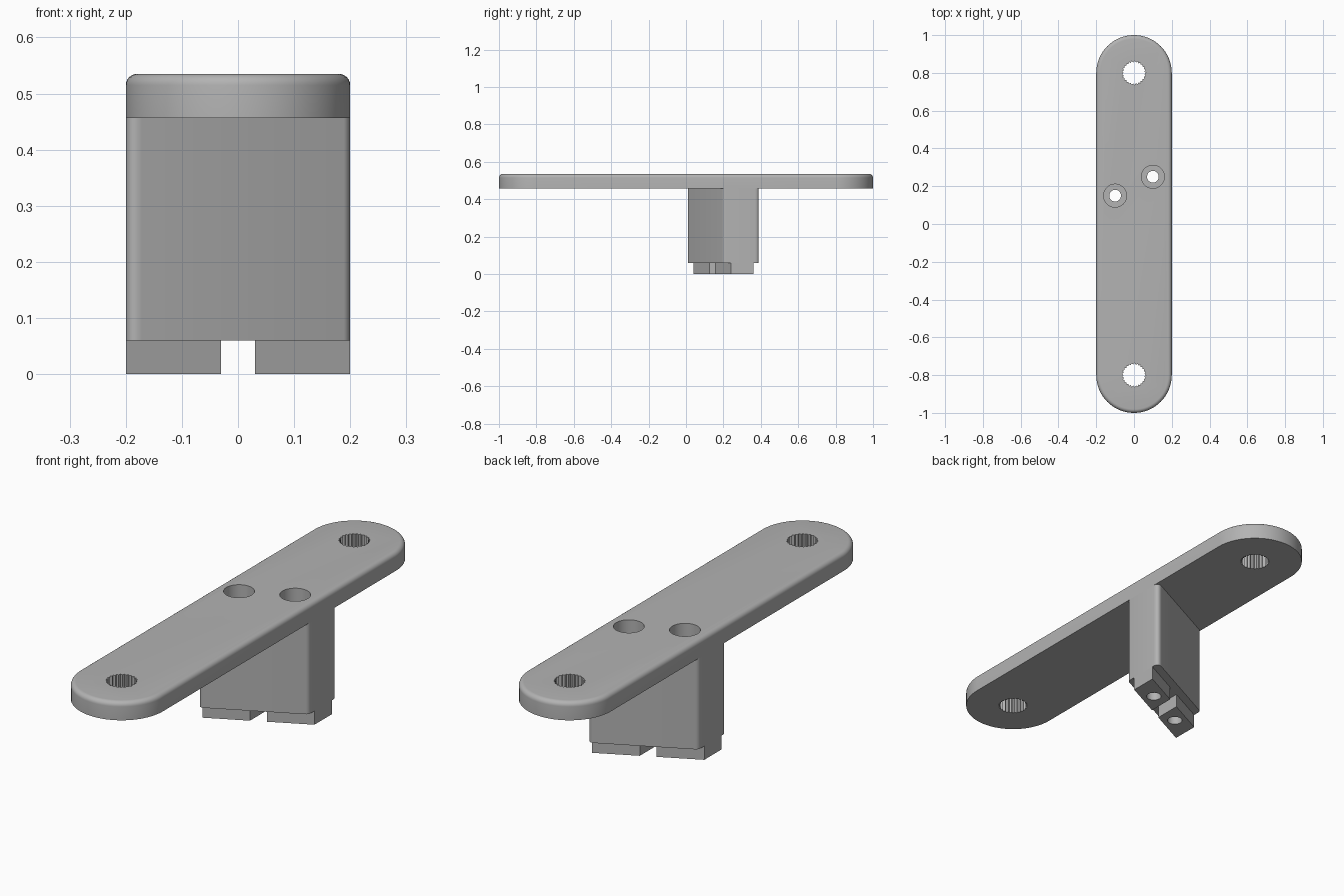
import bpy, bmesh
from math import sin, cos, pi, radians

if "Cube" in bpy.data.objects:
    bpy.data.objects.remove(bpy.data.objects["Cube"])

grey = bpy.data.materials.new("plain grey")
grey.use_nodes = True
COLOUR = (0.45, 0.45, 0.45, 1)
grey.diffuse_color = COLOUR
grey.node_tree.nodes["Principled BSDF"].inputs["Base Color"].default_value = COLOUR

HALF = 0.2           # half width of bar and block
BAR_Z, TOP_Z, FOOT_Z = 0.456, 0.535, 0.06
SEAT_Z = 0.14        # floor of the bolt head recesses
END_Y = 0.8          # centres of the rounded bar ends
BOLTS = [(-0.1, 0.15), (0.1, 0.25)]


def prism(name, outline, z0, z1, shape=None):
    """Extrude a plan outline from z0 to z1; shape(bm) may round edges."""
    bm = bmesh.new()
    face = bm.faces.new([bm.verts.new((x, y, z0)) for x, y in outline])
    out = bmesh.ops.extrude_face_region(bm, geom=[face])
    moved = [v for v in out["geom"] if isinstance(v, bmesh.types.BMVert)]
    bmesh.ops.translate(bm, verts=moved, vec=(0, 0, z1 - z0))
    bmesh.ops.recalc_face_normals(bm, faces=bm.faces)
    if shape:
        shape(bm)
    mesh = bpy.data.meshes.new(name)
    bm.to_mesh(mesh)
    bm.free()
    obj = bpy.data.objects.new(name, mesh)
    mesh.materials.append(grey)
    bpy.context.scene.collection.objects.link(obj)
    return obj


def ring(cx, cy, radius, count=40, inner=None):
    """Circle outline, or a toothed one when an inner radius is given."""
    pts = []
    for i in range(count):
        r = inner if inner and i % 2 else radius
        a = 2 * pi * i / count
        pts.append((cx + r * cos(a), cy + r * sin(a)))
    return pts


def slanted(x0, x1, half_depth):
    """Parallelogram following the line through both bolts."""
    mid = lambda x: 0.2 + x / 2
    return [(x0, mid(x0) - half_depth), (x1, mid(x1) - half_depth),
            (x1, mid(x1) + half_depth), (x0, mid(x0) + half_depth)]


def bevel(bm, edges, width, segments=6):
    bmesh.ops.bevel(bm, geom=edges, offset=width, offset_type='OFFSET',
                    segments=segments, profile=0.5, affect='EDGES')


def round_top(bm):
    bevel(bm, [e for e in bm.edges
               if all(v.co.z > TOP_Z - 0.001 for v in e.verts)], 0.02)


def round_corners(bm):
    # Same radius needs a longer run on the two sharp corners
    def uprights(acute):
        return [e for e in bm.edges
                if abs(e.verts[0].co.z - e.verts[1].co.z) > 0.1
                and (abs(e.verts[0].co.y - 0.2) > 0.1) == acute]
    bevel(bm, uprights(True), 0.032)
    bevel(bm, uprights(False), 0.0124)


# Bar with semicircular ends
bar_outline = []
for side in (0, 1):
    for i in range(33):
        a = pi * (side + i / 32)
        bar_outline.append((HALF * cos(a), HALF * sin(a) + END_Y * (1 - 2 * side)))
bar = prism("mounting_bar", bar_outline, BAR_Z, TOP_Z, round_top)

# Slanted post and its two feet
post = prism("slanted_post", slanted(-HALF, HALF, 0.1), FOOT_Z, BAR_Z, round_corners)
feet = [prism("right_foot", slanted(-HALF, -0.03, 0.06), 0, FOOT_Z),
        prism("left_foot", slanted(0.03, HALF, 0.06), 0, FOOT_Z)]

# Cutters: toothed end sockets, bolt shafts and bolt head recesses
sockets = [prism("socket_cutter", ring(0, y, 0.063, 50, 0.056), 0.4, 0.6)
           for y in (-END_Y, END_Y)]
shafts = [prism("shaft_cutter", ring(x, y, 0.031), -0.1, 0.6) for x, y in BOLTS]
recesses = [prism("recess_cutter", ring(x, y, 0.061), SEAT_Z, 0.6) for x, y in BOLTS]


def cut(obj, cutters):
    for c in cutters:
        c.hide_render = True
        mod = obj.modifiers.new("hole", 'BOOLEAN')
        mod.operation, mod.solver, mod.object = 'DIFFERENCE', 'EXACT', c
    bpy.context.view_layer.update()
    graph = bpy.context.evaluated_depsgraph_get()
    mesh = bpy.data.meshes.new_from_object(obj.evaluated_get(graph))
    obj.modifiers.clear()
    obj.data = mesh


cut(bar, sockets + recesses)
cut(post, shafts + recesses)
for foot, shaft in zip(feet, shafts):
    cut(foot, [shaft])
for c in sockets + shafts + recesses:
    bpy.data.objects.remove(c)

# Smooth the curves, keep the corners crisp
bpy.ops.object.select_all(action='DESELECT')
for obj in [bar, post] + feet:
    obj.select_set(True)
bpy.context.view_layer.objects.active = bar
bpy.ops.object.shade_smooth_by_angle(angle=radians(25))
